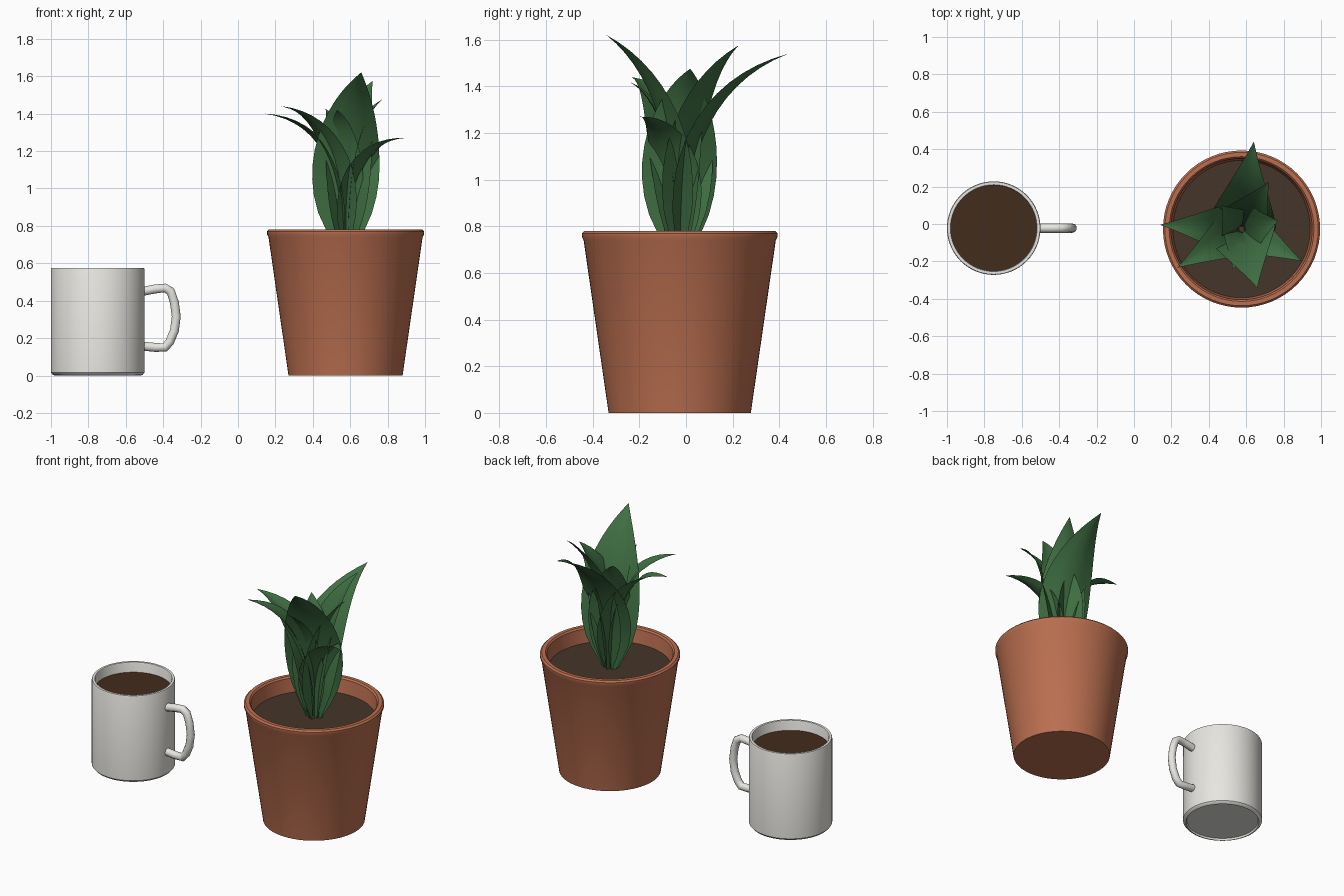
import bpy, bmesh, math
from mathutils import Vector

if "Cube" in bpy.data.objects:
    bpy.data.objects.remove(bpy.data.objects["Cube"])

def mat(name, rgb):
    m = bpy.data.materials.new(name)
    m.diffuse_color = (*rgb, 1)
    m.use_nodes = True
    m.node_tree.nodes["Principled BSDF"].inputs["Base Color"].default_value = m.diffuse_color
    return m

def finish(bm, name, material, angle=35, recalc=True):
    if recalc:
        bmesh.ops.recalc_face_normals(bm, faces=bm.faces)
    me = bpy.data.meshes.new(name)
    bm.to_mesh(me)
    bm.free()
    ob = bpy.data.objects.new(name, me)
    bpy.context.collection.objects.link(ob)
    me.materials.append(material)
    bpy.ops.object.select_all(action='DESELECT')
    ob.select_set(True)
    bpy.context.view_layer.objects.active = ob
    bpy.ops.object.shade_smooth_by_angle(angle=math.radians(angle))
    return ob

def lathe(name, profile, center, material, n=64):
    """Revolve (radius, z) points; the two ends are capped."""
    bm = bmesh.new()
    rings = [[bm.verts.new((center[0] + r * math.cos(2 * math.pi * i / n),
                            center[1] + r * math.sin(2 * math.pi * i / n), z))
              for i in range(n)] for r, z in profile]
    for a, b in zip(rings, rings[1:]):
        for i in range(n):
            j = (i + 1) % n
            bm.faces.new((a[i], a[j], b[j], b[i]))
    bm.faces.new(rings[0])
    bm.faces.new(rings[-1])
    return finish(bm, name, material)

def leaf(name, angle, reach, height, half_w, droop, material, n=14):
    """Pointed blade with a folded midrib, arching out from the soil."""
    bm = bmesh.new()
    out = Vector((math.cos(angle), math.sin(angle), 0))
    side = Vector((-out.y, out.x, 0))
    up = Vector((0, 0, 1))
    base = Vector((POT[0], POT[1], 0.675)) + out * 0.015
    rows = []
    for k in range(n + 1):
        t = k / n
        p = base + out * reach * t * t + up * height * ((1 + droop) * t - droop * t * t)
        tan = out * 2 * reach * t + up * height * (1 + droop - 2 * droop * t)
        normal = side.cross(tan).normalized()
        if normal.dot(out) > 0:
            normal = -normal
        w = half_w * max(math.sin(math.pi * max(t, 0.02) ** 0.63), 0.004)
        rows.append([bm.verts.new(p + side * w * s + normal * w * 0.25 * abs(s))
                     for s in (-1, -0.5, 0, 0.5, 1)])
    for a, b in zip(rows, rows[1:]):
        for i in range(4):
            bm.faces.new((a[i], a[i + 1], b[i + 1], b[i]))
    return finish(bm, name, material, 60)

MUG, POT = (-0.75, -0.022), (0.575, -0.027)
ceramic = mat("ceramic", (0.80, 0.79, 0.75))
coffee_m = mat("coffee", (0.055, 0.025, 0.012))
clay = mat("terracotta", (0.50, 0.16, 0.08))
soil_m = mat("soil", (0.06, 0.035, 0.022))
green = mat("leaf_green", (0.05, 0.16, 0.055))

# Mug body with bevelled foot, and coffee
lathe("mug_body", [(0.225, 0.012), (0.23, 0), (0.24, 0.003), (0.25, 0.015), (0.25, 0.568),
                   (0.247, 0.575), (0.232, 0.575), (0.229, 0.568), (0.229, 0.03)], MUG, ceramic)
lathe("coffee", [(0.229, 0.50), (0.229, 0.51)], MUG, coffee_m)

# Mug handle: a bent tube
cu = bpy.data.curves.new("mug_handle", 'CURVE')
cu.dimensions = '3D'
cu.bevel_depth = 0.025
cu.bevel_resolution = 3
cu.use_fill_caps = True
path = [(-0.51, 0.45), (-0.44, 0.463), (-0.39, 0.468), (-0.36, 0.45), (-0.34, 0.39),
        (-0.33, 0.315), (-0.34, 0.24), (-0.365, 0.18), (-0.39, 0.15), (-0.44, 0.15), (-0.51, 0.157)]
sp = cu.splines.new('POLY')
sp.points.add(len(path) - 1)
for pt, (x, z) in zip(sp.points, path):
    pt.co = (x, MUG[1], z, 1)
handle = bpy.data.objects.new("mug_handle", cu)
bpy.context.collection.objects.link(handle)
cu.materials.append(ceramic)

# Pot and soil
lathe("pot", [(0.305, 0), (0.412, 0.74), (0.42, 0.755), (0.42, 0.77), (0.41, 0.78), (0.387, 0.78),
              (0.378, 0.77), (0.366, 0.67), (0.28, 0.05)], POT, clay)
lathe("soil", [(0.367, 0.665), (0.368, 0.68)], POT, soil_m)

# Leaves: angle, reach, height, half width, droop
LEAVES = [(82, 0.455, 0.865, 0.18, 0.6), (285, 0.31, 0.945, 0.185, 0.5),
          (60, 0.275, 0.90, 0.15, 0.5), (13, 0.185, 0.80, 0.165, 0.6),
          (177, 0.42, 0.725, 0.14, 0.85), (211, 0.385, 0.765, 0.13, 0.8),
          (332, 0.35, 0.595, 0.115, 0.95), (258, 0.205, 0.745, 0.10, 0.7),
          (130, 0.15, 0.75, 0.13, 0.6)]
for i, (a, *dims) in enumerate(LEAVES):
    leaf(f"leaf_{i + 1}", math.radians(a), *dims, green)
